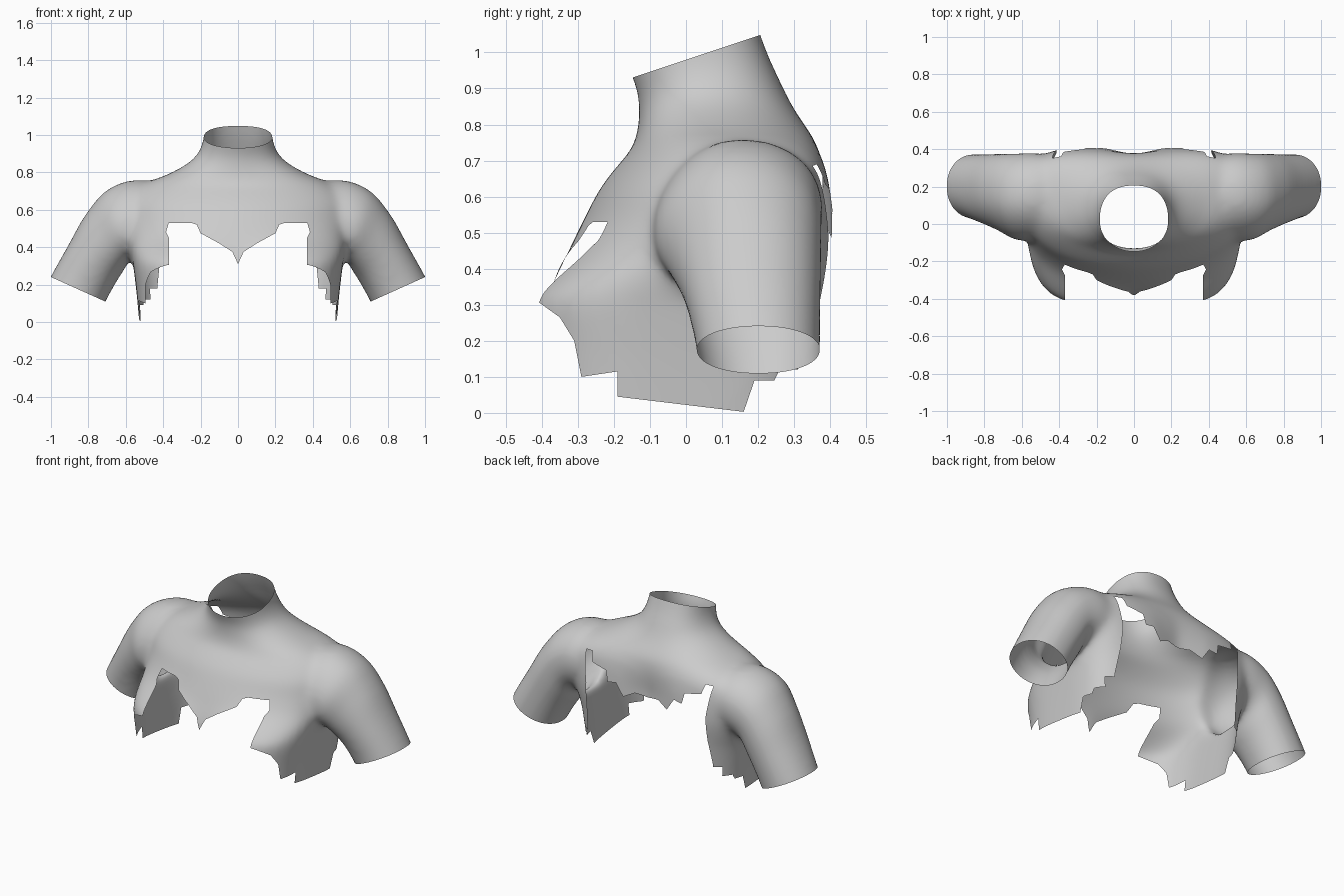
import bpy, bmesh, math
from mathutils import Vector

if "Cube" in bpy.data.objects:
    bpy.data.objects.remove(bpy.data.objects["Cube"])

SEG = 64


def mat(name, rgb):
    m = bpy.data.materials.new(name)
    m.diffuse_color = (*rgb, 1)
    m.use_nodes = True
    m.node_tree.nodes["Principled BSDF"].inputs["Base Color"].default_value = m.diffuse_color
    return m


def refine(rows, steps=6):
    """Catmull-Rom interpolation of parameter rows."""
    out = []
    for i in range(len(rows) - 1):
        p = [rows[max(0, min(len(rows) - 1, i + k))] for k in (-1, 0, 1, 2)]
        for s in range(steps):
            t = s / steps
            out.append([b + 0.5 * t * (c - a + t * (2*a - 5*b + 4*c - d + t * (3*(b - c) + d - a)))
                        for a, b, c, d in zip(*p)])
    return out + [list(rows[-1])]


def sgnpow(v, e):
    return math.copysign(abs(v) ** e, v)


def loft(bm, rings):
    """Closed tube through equal-length rings of points."""
    vs = [[bm.verts.new(p) for p in r] for r in rings]
    for a, b in zip(vs, vs[1:]):
        for i in range(SEG):
            j = (i + 1) % SEG
            bm.faces.new((a[i], a[j], b[j], b[i]))
    bm.faces.new(vs[0])
    bm.faces.new(vs[-1])


def torso_ring(z, hx, yf, yb, nf, nb, dent):
    cy = (yf + yb) / 2
    hy = (yb - yf) / 2
    back_dent = 0.045 * max(0, min(1, (0.74 - z) / 0.2))
    pts = []
    for i in range(SEG):
        t = 2 * math.pi * i / SEG
        c, s = math.cos(t), math.sin(t)
        n = nf if s < 0 else nb
        x, y = hx * sgnpow(c, 2 / n), hy * sgnpow(s, 2 / n)
        if s < 0:
            y *= 1 - dent / hy * math.exp(-(x / 0.21) ** 2)
        else:
            y *= 1 - back_dent / hy * math.exp(-(x / 0.13) ** 2)
        pts.append((x, cy + y, z))
    return pts


def sleeve_ring(side, tx, tz, bx, bz, yf, yb, shear):
    top, bot = Vector((tx, 0, tz)), Vector((bx, 0, bz))
    pts = []
    for i in range(SEG):
        t = 2 * math.pi * i / SEG
        p = (top + bot) / 2 + (top - bot) * 0.51 * sgnpow(math.cos(t), 0.95)
        y = (yf + yb) / 2 + (yb - yf) * 0.51 * sgnpow(math.sin(t), 0.95)
        if math.sin(t) < 0:
            y += shear * math.cos(t) * -math.sin(t)
        pts.append((side * p.x, y, p.z))
    return pts


def new_object(name, bm, material):
    bmesh.ops.recalc_face_normals(bm, faces=bm.faces)
    me = bpy.data.meshes.new(name)
    bm.to_mesh(me)
    bm.free()
    me.materials.append(material)
    ob = bpy.data.objects.new(name, me)
    bpy.context.collection.objects.link(ob)
    return ob


def bake(ob):
    """Replace the mesh by its modified result."""
    me = bpy.data.meshes.new_from_object(ob.evaluated_get(bpy.context.evaluated_depsgraph_get()))
    ob.modifiers.clear()
    ob.data = me


def prism(name, outline, axis, lo, hi, material):
    """Outline in (x, z) or (y, z), extruded along the other axis."""
    bm = bmesh.new()
    put = (lambda u, w, d: (u, d, w)) if axis == 'Y' else (lambda u, w, d: (d, u, w))
    a = [bm.verts.new(put(u, w, lo)) for u, w in outline]
    b = [bm.verts.new(put(u, w, hi)) for u, w in outline]
    n = len(a)
    for i in range(n):
        bm.faces.new((a[i], a[(i + 1) % n], b[(i + 1) % n], b[i]))
    bm.faces.new(a)
    bm.faces.new(b)
    ob = new_object(name, bm, material)
    ob.hide_render = True
    return ob


def mirrored(half):
    return half + [(-x, z) for x, z in reversed(half) if x > 0]


cloth = mat("cloth_grey", (0.6, 0.6, 0.6))
cut = mat("cut_helper", (1, 0, 0))

# torso and neck: z, half width, front y, back y, front / back squareness, chest dent
torso = [(-.2, .51, -.45, .36, 3, 4, .08), (0, .528, -.46, .38, 3, 4, .08),
         (.15, .542, -.465, .395, 3, 4, .085), (.3, .56, -.465, .41, 3, 4, .085),
         (.36, .572, -.42, .415, 2.9, 4, .055), (.45, .59, -.33, .42, 2.4, 4, .005),
         (.53, .605, -.287, .415, 2.05, 4, 0), (.62, .60, -.24, .403, 2, 4, 0),
         (.68, .57, -.195, .39, 2, 3.9, 0),
         (.73, .51, -.152, .37, 2.1, 3.2, 0), (.765, .44, -.138, .352, 2.1, 2.6, 0),
         (.79, .375, -.132, .335, 2.1, 2.4, 0), (.835, .29, -.13, .305, 2, 2.2, 0),
         (.88, .232, -.132, .28, 2, 2.2, 0), (.93, .2, -.15, .257, 2, 2.3, 0),
         (1.0, .182, -.173, .225, 2, 2.4, 0), (1.14, .177, -.20, .175, 2, 2.4, 0)]
# sleeves: upper x z, lower x z, front y, back y, forward lean
sleeve = [(.25, .66, .25, .45, .05, .30, 0), (.5, .755, .47, .39, -.06, .37, .04),
          (.685, .712, .57, .35, -.08, .373, .05), (.808, .58, .605, .29, -.04, .373, .03),
          (.905, .41, .65, .22, 0, .371, 0), (1.0, .24, .71, .11, .032, .37, 0),
          (1.09, .06, .79, -.06, .05, .37, 0)]
bm = bmesh.new()
loft(bm, [torso_ring(*r) for r in refine(torso)])
for side in (1, -1):
    loft(bm, [sleeve_ring(side, *r) for r in refine(sleeve)])
shirt = new_object("torn_shirt", bm, cloth)

# fuse and soften
m = shirt.modifiers.new("fuse", 'REMESH')
m.mode = 'VOXEL'
m.voxel_size = 0.016
m = shirt.modifiers.new("soften", 'SMOOTH')
m.factor = 0.5
m.iterations = 28
bake(shirt)
shirt.data.materials.clear()
shirt.data.materials.append(cloth)

# torn hems: front, back with shoulder slits, and sides
front = [(.37, -.4), (.37, .45), (.385, .48), (.37, .53), (.25, .53), (.22, .52),
         (.2, .475), (.1, .42), (.03, .375), (0, .31)]
back = [(.43, -.4), (.43, .2), (.415, .35), (.41, .5), (.43, .64), (.437, .685), (.39, .69),
        (.375, .635), (.27, .615), (.255, .55), (.2, .56), (.15, .485), (.08, .52), (0, .51)]
sides = [(-.7, -.4), (-.7, .308), (-.41, .308), (-.35, .265), (-.31, .2), (-.29, .1),
         (-.19, .115), (-.19, .045), (.16, .003), (.19, .09), (.245, .09), (.26, .12),
         (.31, .12), (.315, .18), (.7, .18), (.7, -.4)]
cutters = [prism("front_hem_cutter", mirrored(front), 'Y', -1, .02, cut),
           prism("back_hem_cutter", mirrored(back), 'Y', 0, 1, cut),
           prism("side_hem_cutter", sides, 'X', -.62, .62, cut)]
for c in cutters:
    m = shirt.modifiers.new(c.name, 'BOOLEAN')
    m.operation = 'DIFFERENCE'
    m.solver = 'EXACT'
    m.material_mode = 'TRANSFER'
    m.object = c
bake(shirt)
me = shirt.data
cut_ids = {i for i, s in enumerate(me.materials) if s and s.name == cut.name}

# open the shell: drop cut faces, then trim neck and cuffs
bm = bmesh.new()
bm.from_mesh(me)
bmesh.ops.delete(bm, geom=[f for f in bm.faces if f.material_index in cut_ids], context='FACES')


def trim(test, co, no):
    faces = [f for f in bm.faces if test(f.calc_center_median())]
    geom = list({e for f in faces for e in f.edges} | {v for f in faces for v in f.verts}) + faces
    bmesh.ops.bisect_plane(bm, geom=geom, plane_co=co, plane_no=no, clear_outer=True)


trim(lambda p: p.z > .85, (0, .025, .988), (0, -.316, .949))
for s in (1, -1):
    trim(lambda p: p.x * s > .63, (s * .855, 0, .175), (s * .41, 0, -.91))
for f in bm.faces:
    f.material_index = 0
bm.to_mesh(me)
bm.free()
me.materials.clear()
me.materials.append(cloth)
for c in cutters:
    bpy.data.objects.remove(c)
bpy.data.materials.remove(cut)

bpy.context.view_layer.objects.active = shirt
shirt.select_set(True)
bpy.ops.object.shade_smooth_by_angle(angle=math.radians(50))
